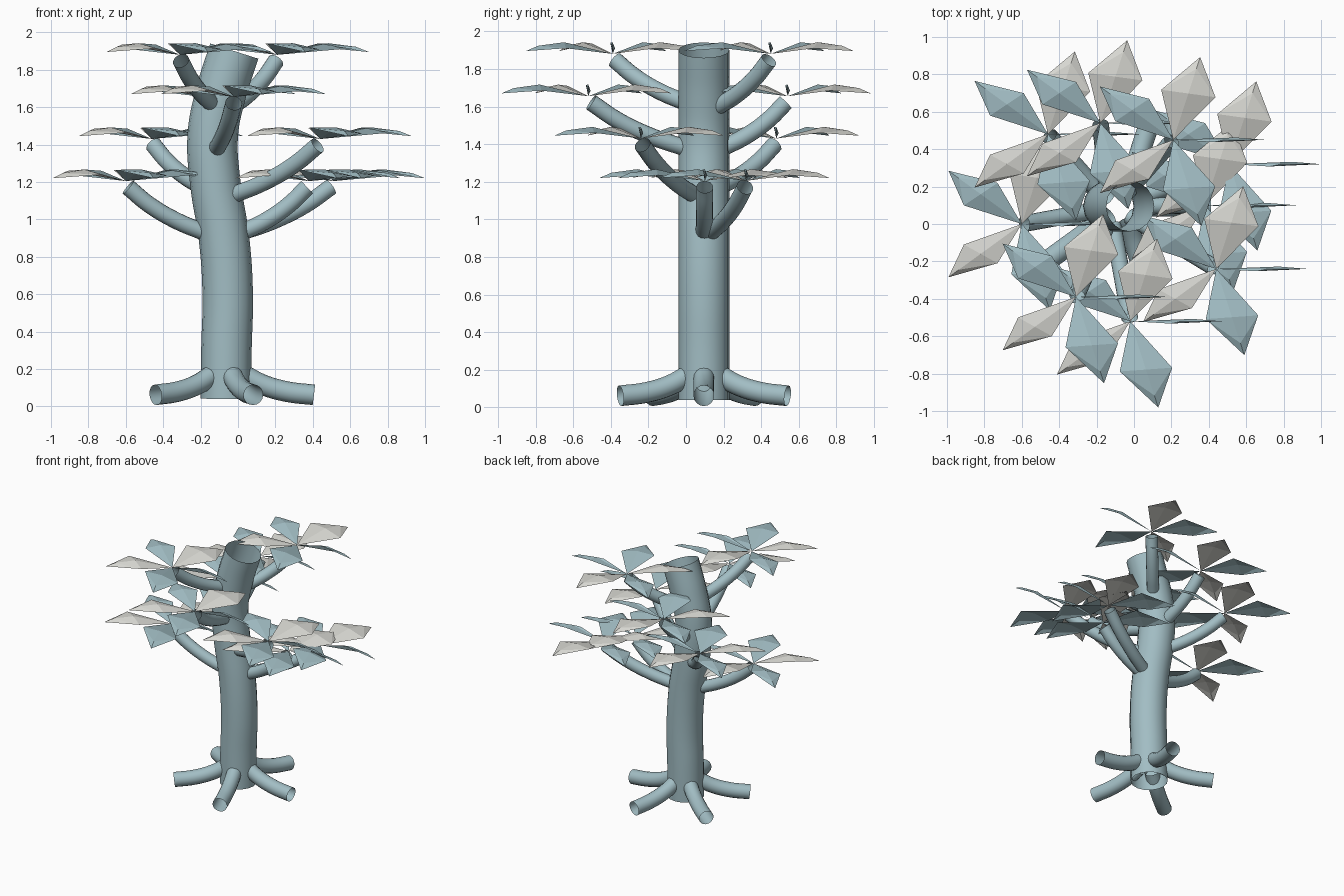
import bpy, bmesh, math
from mathutils import Vector

if "Cube" in bpy.data.objects:
    bpy.data.objects.remove(bpy.data.objects["Cube"])


def material(name, rgb):
    m = bpy.data.materials.new(name)
    m.diffuse_color = (*rgb, 1)
    m.use_nodes = True
    m.node_tree.nodes["Principled BSDF"].inputs["Base Color"].default_value = m.diffuse_color
    return m


BLUE = material("pale blue bark and leaf", (0.36, 0.51, 0.55))
GREY = material("light grey leaf", (0.68, 0.68, 0.64))


def tube(name, points, radius):
    """Open-ended smooth tube along a few path points."""
    curve = bpy.data.curves.new(name, 'CURVE')
    curve.dimensions = '3D'
    curve.bevel_depth = radius
    curve.bevel_resolution = 6
    curve.resolution_u = 6
    curve.use_fill_caps = False
    spline = curve.splines.new('BEZIER')
    spline.bezier_points.add(len(points) - 1)
    for bp, p in zip(spline.bezier_points, points):
        bp.co = p
        bp.handle_left_type = bp.handle_right_type = 'AUTO'
    ob = bpy.data.objects.new(name, curve)
    bpy.context.collection.objects.link(ob)
    bpy.ops.object.select_all(action='DESELECT')
    bpy.context.view_layer.objects.active = ob
    ob.select_set(True)
    bpy.ops.object.convert(target='MESH')
    ob = bpy.context.object
    ob.data.materials.clear()
    ob.data.materials.append(BLUE)
    bpy.ops.object.shade_smooth_by_angle()
    return ob


# Trunk: gentle S-bend, hollow at both ends
AXIS_Y = 0.095
TRUNK = [(0.04, -0.065), (0.3, -0.062), (0.6, -0.055), (0.9, -0.075),
         (1.2, -0.122), (1.45, -0.135), (1.68, -0.09), (1.9, -0.02)]
tube("trunk", [(x, AXIS_Y, z) for z, x in TRUNK], 0.135)


def trunk_x(z):
    for (z0, x0), (z1, x1) in zip(TRUNK, TRUNK[1:]):
        if z <= z1:
            return x0 + (x1 - x0) * (z - z0) / (z1 - z0)
    return TRUNK[-1][1]


# Roots: five spread evenly round the base
for i in range(5):
    a = math.radians(72 * i)
    path = [(-0.062 + r * math.cos(a), AXIS_Y + r * math.sin(a), z)
            for r, z in ((0.09, 0.17), (0.19, 0.118), (0.32, 0.08), (0.468, 0.062))]
    tube("root_%d" % (i + 1), path, 0.055)

# Leaf fan: angle, reach, width vector (x, y, z), material slot
LEAVES = [(0, 0.49, (0.12, 0.025, -0.03), 0),
          (72, 0.465, (0.29, -0.04, -0.03), 1),
          (144, 0.485, (0.18, 0.12, 0.02), 0),
          (216, 0.485, (0.18, -0.10, -0.02), 1),
          (288, 0.485, (0.28, 0.02, -0.03), 0)]


def leaf_fan(name, centre):
    """Five ridged, kite-shaped leaves joined at the branch tip."""
    bm = bmesh.new()
    for angle, reach, width, slot in LEAVES:
        a = math.radians(angle)
        d = Vector((math.cos(a), math.sin(a), 0))
        up = Vector((0, 0, 1))
        half = Vector(width) / 2
        base, mid, shoulder, tip = (bm.verts.new(d * reach * t + up * z) for t, z in
                                    ((0, 0), (0.56, 0.062), (0.86, 0.043), (1, 0.015)))
        for s in (-1, 1):
            q = d * reach * 0.56 + up * 0.045 + half * s
            side = bm.verts.new(q)
            turn = d.cross(half * s).z
            for tri in ((base, mid, side), (mid, shoulder, side), (shoulder, tip, side)):
                f = bm.faces.new(tri if turn < 0 else tri[::-1])
                f.material_index = slot
                f.normal_update()
                if f.normal.z < 0:
                    f.normal_flip()
    mesh = bpy.data.meshes.new(name)
    bm.to_mesh(mesh)
    bm.free()
    mesh.materials.append(BLUE)
    mesh.materials.append(GREY)
    ob = bpy.data.objects.new(name, mesh)
    ob.location = centre
    bpy.context.collection.objects.link(ob)


# Branches: tip x, tip y, leaf height, height where it leaves the trunk
BRANCHES = [(-0.60, 0.00, 1.205, 0.93), (0.51, 0.32, 1.205, 0.93), (0.38, 0.10, 1.205, 0.93),
            (0.44, -0.24, 1.43, 1.13), (-0.46, 0.48, 1.43, 1.17),
            (-0.02, -0.52, 1.655, 1.38), (-0.18, 0.54, 1.655, 1.38),
            (-0.31, -0.39, 1.88, 1.62), (0.21, 0.45, 1.88, 1.60)]
for i, (x, y, top, low) in enumerate(BRANCHES, 1):
    root = Vector((trunk_x(low), AXIS_Y, low))
    tip = Vector((x, y, top - 0.02))
    flat = Vector((tip.x - root.x, tip.y - root.y, 0))
    start = root + flat.normalized() * 0.1
    span = tip - start
    path = []
    for t, rise in ((0, 0), (0.35, 0.24), (0.7, 0.58), (0.97, 0.95)):
        path.append((start.x + span.x * t, start.y + span.y * t, start.z + span.z * rise))
    tube("branch_%d" % i, path, 0.045)
    leaf_fan("leaf_fan_%d" % i, (x, y, top))
